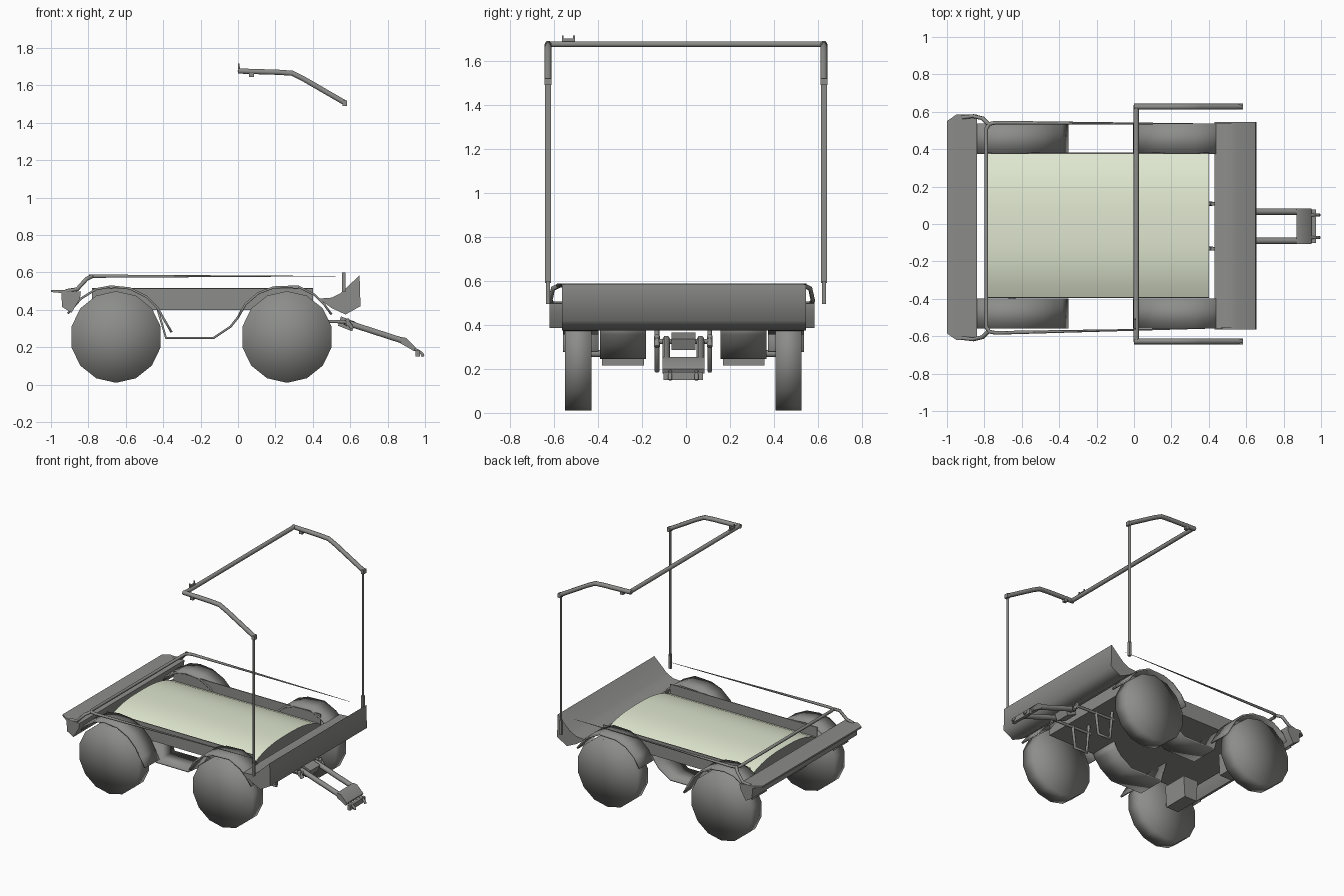
import bpy, bmesh, math
from mathutils import Vector

if "Cube" in bpy.data.objects:
    bpy.data.objects.remove(bpy.data.objects["Cube"], do_unlink=True)

MID = -0.012  # the cart's centre line in y


def material(name, colour):
    m = bpy.data.materials.new(name)
    m.use_nodes = True
    m.diffuse_color = colour
    m.node_tree.nodes["Principled BSDF"].inputs["Base Color"].default_value = colour
    return m


grey = material("metal grey", (0.265, 0.27, 0.255, 1))
cream = material("pale green cream", (0.75, 0.81, 0.635, 1))


def finish(name, bm, smooth=40):
    bmesh.ops.recalc_face_normals(bm, faces=bm.faces)
    me = bpy.data.meshes.new(name)
    bm.to_mesh(me)
    bm.free()
    ob = bpy.data.objects.new(name, me)
    bpy.context.collection.objects.link(ob)
    me.materials.append(grey)
    bpy.ops.object.select_all(action="DESELECT")
    ob.select_set(True)
    bpy.context.view_layer.objects.active = ob
    bpy.ops.object.shade_smooth_by_angle(angle=math.radians(smooth))
    return ob


def box(name, lo, hi):
    bm = bmesh.new()
    bmesh.ops.create_cube(bm, size=1)
    lo, hi = Vector(lo), Vector(hi)
    for v in bm.verts:
        v.co = (lo + hi) / 2 + v.co * (hi - lo)
    return finish(name, bm)


def prism(name, profile, y0, y1, smooth=40):
    """Closed side profile (x, z) extruded across y."""
    bm = bmesh.new()
    face = bm.faces.new([bm.verts.new((x, y0, z)) for x, z in profile])
    new = bmesh.ops.extrude_face_region(bm, geom=[face])["geom"]
    for v in new:
        if isinstance(v, bmesh.types.BMVert):
            v.co.y = y1
    return finish(name, bm, smooth)


def sheet(name, path, y0, y1, thick=0.012):
    """Open side path (x, z) made into a thin bent plate across y."""
    bm = bmesh.new()
    rows = [[bm.verts.new((x, y, z)) for y in (y0, y1)] for x, z in path]
    for a, b in zip(rows, rows[1:]):
        bm.faces.new((a[0], a[1], b[1], b[0]))
    ob = finish(name, bm)
    if thick:
        mod = ob.modifiers.new("thickness", "SOLIDIFY")
        mod.thickness, mod.offset = thick, 0
    return ob


def tube(name, points, radius, scales=None):
    cu = bpy.data.curves.new(name, "CURVE")
    cu.dimensions = "3D"
    cu.bevel_depth, cu.bevel_resolution, cu.use_fill_caps = radius, 1, True
    sp = cu.splines.new("POLY")
    sp.points.add(len(points) - 1)
    for i, p in enumerate(points):
        sp.points[i].co = (*p, 1)
        sp.points[i].radius = scales[i] if scales else 1
    ob = bpy.data.objects.new(name, cu)
    bpy.context.collection.objects.link(ob)
    cu.materials.append(grey)
    return ob


def wheel(name, x, y):
    bm = bmesh.new()
    bmesh.ops.create_cone(bm, cap_ends=True, segments=14, radius1=0.245,
                          radius2=0.245, depth=0.12)
    caps = [f for f in bm.faces if len(f.verts) > 4]
    bmesh.ops.poke(bm, faces=caps)
    for v in bm.verts:
        v.co = Vector((x + v.co.x, y + v.co.z, 0.255 + v.co.y))
    return finish(name, bm, 180)


# Cargo bed: gently crowned cream top between thin side walls
X0, X1, Y0, Y1 = -0.78, 0.40, -0.39, 0.375
BASE, EDGE, CROWN, WALL, T = 0.40, 0.445, 0.517, 0.515, 0.006
bm = bmesh.new()
steps = 12
ring = [bm.verts.new((X0, Y1, BASE)), bm.verts.new((X0, Y0, BASE))]
for i in range(steps + 1):
    t = 2 * i / steps - 1
    ring.append(bm.verts.new((X0, Y0 + (Y1 - Y0) * i / steps,
                              EDGE + (CROWN - EDGE) * (1 - abs(t) ** 2.8))))
end = bm.faces.new(ring)
for g in bmesh.ops.extrude_face_region(bm, geom=[end])["geom"]:
    if isinstance(g, bmesh.types.BMVert):
        g.co.x = X1
bed = finish("cargo_bed", bm, 50)
bed.data.materials.append(cream)
for f in bed.data.polygons:
    f.material_index = 1 if f.normal.z > 0.3 else 0
box("bed_wall_right", (X0, Y0 - T, BASE), (X1, Y0, WALL))
box("bed_wall_left", (X0, Y1, BASE), (X1, Y1 + T, WALL))

# Wheels, fenders and hanging skirts on both sides
rear_arch = [(-0.91, 0.38), (-0.84, 0.46), (-0.76, 0.51), (-0.68, 0.525), (-0.58, 0.515),
             (-0.49, 0.47), (-0.43, 0.41), (-0.39, 0.34), (-0.355, 0.28)]
front_arch = [(0.0, 0.36), (0.04, 0.43), (0.11, 0.49), (0.19, 0.52), (0.32, 0.525),
              (0.41, 0.48), (0.46, 0.43), (0.50, 0.375)]
skirt = [(-0.43, 0.405), (-0.385, 0.25), (-0.13, 0.25), (-0.04, 0.31), (0.0, 0.36),
         (0.02, 0.40)]
REAR, FRONT = -0.652, 0.262
for side, s in (("left", 1), ("right", -1)):
    y = lambda d: MID + s * d
    for end, x, arch in (("rear", REAR, rear_arch), ("front", FRONT, front_arch)):
        wheel(f"{end}_{side}_wheel", x, y(0.478))
        sheet(f"{end}_{side}_fender", arch, y(0.385), y(0.548))
    tube(f"{side}_rear_axle_stub", [(REAR, y(0.36), 0.27), (REAR, y(0.43), 0.27)], 0.018)
    prism(f"{side}_axle_housing", [(REAR - 0.06, 0.37), (REAR + 0.06, 0.37),
                                   (REAR + 0.05, 0.215), (REAR - 0.05, 0.215)],
          y(0.18), y(0.37))
    sheet(f"{side}_skirt", skirt, y(0.17), y(0.378))

# Bumper with clipped corners at the -x end
bumper = prism("bumper", [(-1.0, 0.507), (-0.95, 0.507), (-0.84, 0.497), (-0.845, 0.46),
                          (-0.89, 0.385), (-0.94, 0.415), (-0.945, 0.49), (-1.0, 0.495)],
               -0.62, 0.585)
for v in bumper.data.vertices:
    if v.co.x < -0.96:
        v.co.y -= math.copysign(0.035, v.co.y)

# Upswept end board at the +x end
prism("end_board", [(0.43, 0.46), (0.50, 0.465), (0.55, 0.49), (0.65, 0.585),
                    (0.655, 0.42), (0.575, 0.375), (0.50, 0.41)], -0.565, 0.545, 75)

# Guard rail around the bed, thinning to points along both sides
tube("guard_rail", [(0.52, -0.555, 0.58), (-0.74, -0.582, 0.58), (-0.775, -0.575, 0.58),
                    (-0.79, -0.55, 0.58), (-0.79, 0.51, 0.58), (-0.775, 0.535, 0.58),
                    (-0.74, 0.542, 0.58), (0.52, 0.535, 0.58)],
     0.011, [0.1, 0.9, 1, 1, 1, 1, 0.9, 0.1])
for side, s in (("left", 1), ("right", -1)):
    y = lambda d: -0.02 + s * d
    tube(f"{side}_rail_foot", [(-0.78, y(0.555), 0.58), (-0.81, y(0.585), 0.565),
                               (-0.86, y(0.597), 0.51), (-0.92, y(0.59), 0.50)], 0.011)

# Overhead frame with flat posts and lower sockets
tube("overhead_bar", [(0.012, -0.63, 1.677), (0.012, 0.635, 1.677)], 0.015)
for side, s in (("left", 1), ("right", -1)):
    y = s * 0.627
    tube(f"{side}_frame_arm", [(0.0, y, 1.677), (0.22, y, 1.67), (0.29, y, 1.665),
                               (0.35, y, 1.635), (0.57, y, 1.508)], 0.016)
    box(f"{side}_frame_joint", (0.56, y - 0.016, 1.49), (0.582, y + 0.016, 1.52))
    sheet(f"{side}_post", [(0.566, 0.59), (0.566, 1.5)], y - 0.014, y + 0.014, 0)
    box(f"{side}_post_socket", (0.556, y - 0.009, 0.495), (0.574, y + 0.009, 0.60))
    box(f"{side}_frame_knob", (0.06, y - 0.012, 1.645), (0.085, y + 0.012, 1.665))
box("bar_clip", (0.0, -0.565, 1.69), (0.012, -0.505, 1.702))
for y in (-0.565, -0.513):
    box("bar_clip_prong", (0.0, y, 1.70), (0.008, y + 0.008, 1.717))

# Draw bar: mount struts, hanging loops, hinge, twin arms and coupling head
for side, s in (("left", 1), ("right", -1)):
    y = lambda d: MID + s * d
    tube(f"{side}_mount_strut", [(0.26, y(0.12), 0.345), (0.60, y(0.12), 0.335)], 0.01)
    tube(f"{side}_mount_loop", [(0.42, y(0.12), 0.35), (0.40, y(0.12), 0.19),
                                (0.30, y(0.12), 0.19), (0.28, y(0.12), 0.40)], 0.011)
    tube(f"{side}_mount_hanger", [(0.58, y(0.12), 0.35), (0.61, y(0.12), 0.30)], 0.013)
    tube(f"{side}_draw_arm", [(0.57, y(0.078), 0.335), (0.88, y(0.078), 0.235)], 0.018)
    tube(f"{side}_coupling_hook", [(0.93, y(0.06), 0.195), (0.965, y(0.06), 0.18),
                                   (0.985, y(0.06), 0.165), (0.99, y(0.06), 0.15)], 0.009)
prism("hinge_block", [(0.55, 0.365), (0.63, 0.335), (0.61, 0.285), (0.535, 0.315)],
      MID - 0.055, MID + 0.055)
tube("hinge_pin", [(0.59, MID - 0.13, 0.325), (0.59, MID + 0.13, 0.325)], 0.014)
prism("coupling_head", [(0.87, 0.255), (0.90, 0.25), (0.95, 0.20), (0.94, 0.18), (0.87, 0.22)],
      MID - 0.095, MID + 0.095)
box("coupling_plate", (0.95, MID - 0.09, 0.15), (0.972, MID + 0.09, 0.185))
